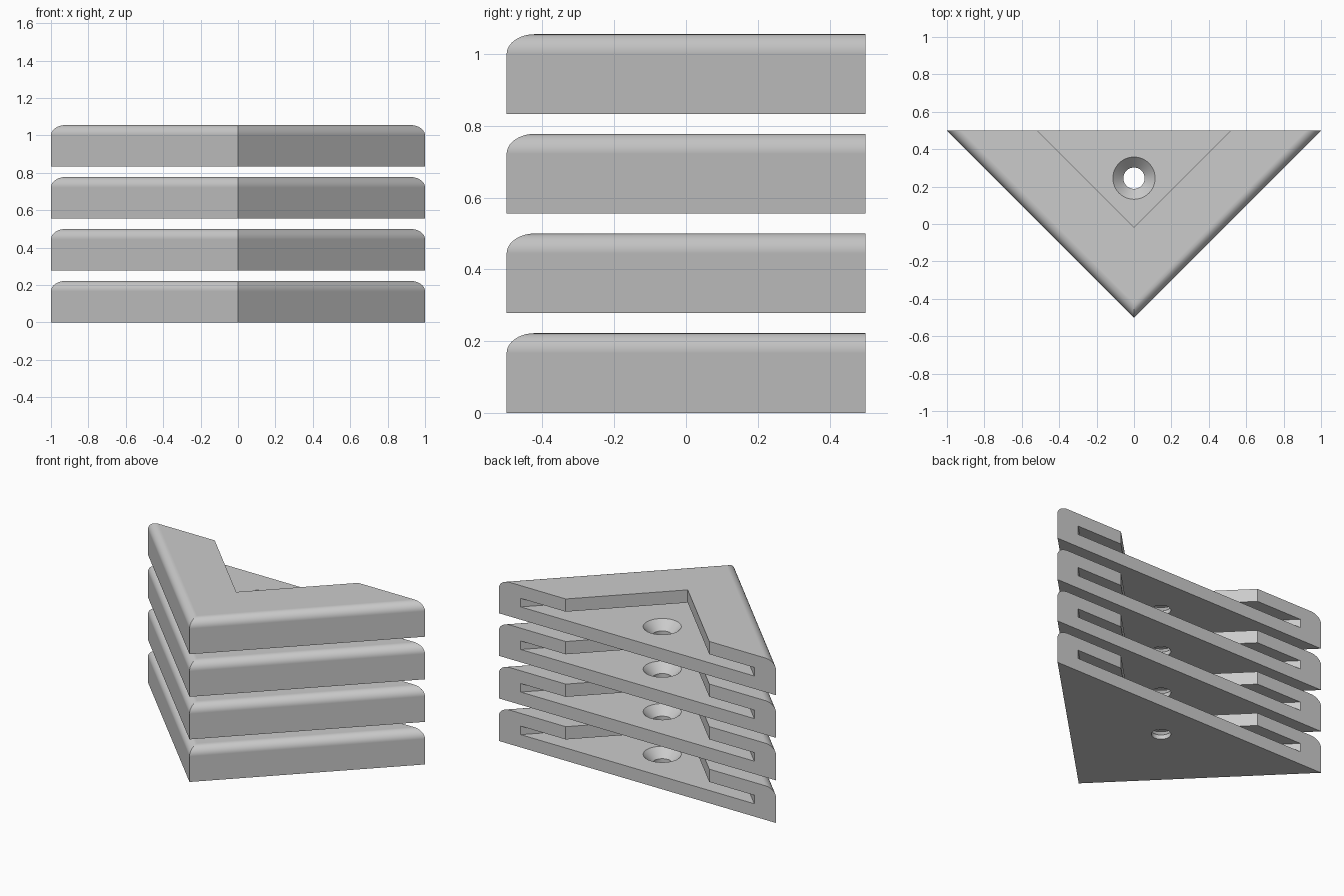
import bpy, bmesh
from math import sin, cos, pi, radians, sqrt

if "Cube" in bpy.data.objects:
    bpy.data.objects.remove(bpy.data.objects["Cube"])

U = 1 / 36                      # design unit: bracket is 72 wide, 8 tall
HEIGHT, PITCH, ROUND = 8 * U, 10 * U, 2 * U
HOLE_Y = 0.245


def loft(name, rings):
    """Closed solid through stacked rings of equal point count."""
    bm = bmesh.new()
    loops = [[bm.verts.new(p) for p in ring] for ring in rings]
    n = len(loops[0])
    for a, b in zip(loops, loops[1:]):
        for i in range(n):
            j = (i + 1) % n
            bm.faces.new((a[i], a[j], b[j], b[i]))
    bm.faces.new(loops[0][::-1])
    bm.faces.new(loops[-1])
    bmesh.ops.recalc_face_normals(bm, faces=bm.faces)
    mesh = bpy.data.meshes.new(name)
    bm.to_mesh(mesh)
    bm.free()
    obj = bpy.data.objects.new(name, mesh)
    bpy.context.collection.objects.link(obj)
    return obj


def corner(apex, back, z):
    """Right-angled triangle pointing to -y."""
    w = back - apex
    return [(-w, back, z), (0, apex, z), (w, back, z)]


def circle(r, z, n=48):
    return [(r * cos(2 * pi * i / n), HOLE_Y + r * sin(2 * pi * i / n), z) for i in range(n)]


# Body: triangular prism with both top leg edges rounded
rings = [corner(-0.5, 0.5, 0)]
for i in range(11):
    a = i / 10 * pi / 2
    inset = ROUND * (1 - cos(a)) * sqrt(2)
    rings.append(corner(-0.5 + inset, 0.5, HEIGHT - ROUND + ROUND * sin(a)))
bracket = loft("corner_bracket_1", rings)

# Cutters: hidden slot, top notch, countersunk screw hole
floor, lip = 3 * U, 5 * U
cutters = [
    loft("slot_cutter", [corner(-0.343, 0.6, floor), corner(-0.343, 0.6, lip)]),
    loft("notch_cutter", [corner(-0.018, 0.6, floor), corner(-0.018, 0.6, HEIGHT + 0.1)]),
    loft("screw_cutter", [circle(0.057, -0.1), circle(0.057, 0.028),
                          circle(0.113, floor), circle(0.113, floor + 0.03)]),
]
bpy.context.view_layer.objects.active = bracket
bracket.select_set(True)
for c in cutters:
    mod = bracket.modifiers.new("cut", 'BOOLEAN')
    mod.operation, mod.solver, mod.object = 'DIFFERENCE', 'EXACT', c
    bpy.ops.object.modifier_apply(modifier=mod.name)
    bpy.data.objects.remove(c)

# Smooth rounding with flat large faces
bpy.ops.object.shade_smooth_by_angle(angle=radians(30))
wn = bracket.modifiers.new("weighted_normal", 'WEIGHTED_NORMAL')
wn.keep_sharp = True

# Stack of four identical brackets
for k in range(1, 4):
    copy = bracket.copy()
    copy.name = f"corner_bracket_{k + 1}"
    copy.location.z = k * PITCH
    bpy.context.collection.objects.link(copy)
